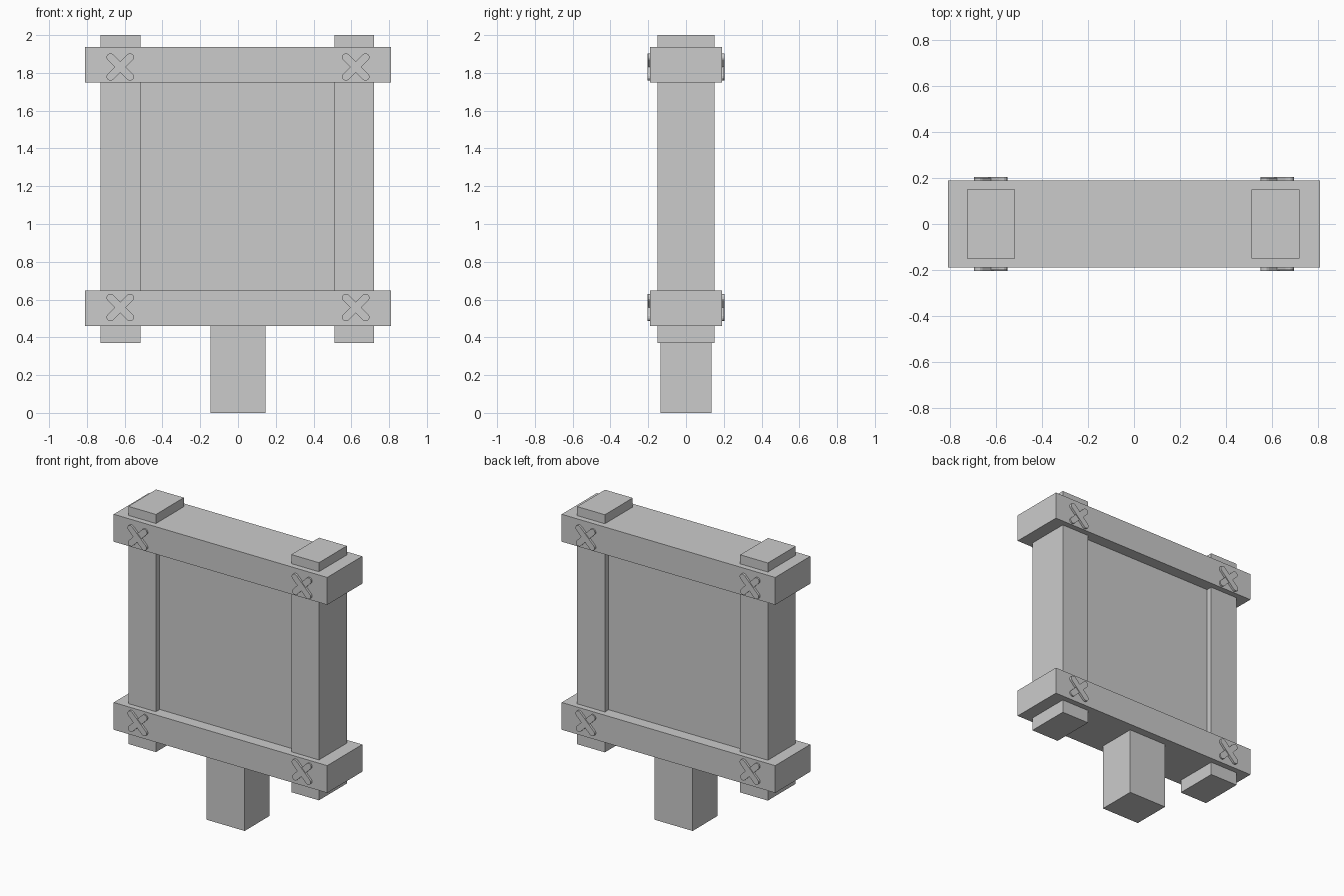
import bpy, bmesh
from math import pi, cos, sin
from mathutils import Matrix

if "Cube" in bpy.data.objects:
    bpy.data.objects.remove(bpy.data.objects["Cube"])


def box(name, x, y, z):
    """Axis-aligned box from (min, max) ranges."""
    bm = bmesh.new()
    bmesh.ops.create_cube(bm, size=1)
    for v in bm.verts:
        for i, (lo, hi) in enumerate((x, y, z)):
            v.co[i] = hi if v.co[i] > 0 else lo
    return finish(name, bm)


def finish(name, bm):
    bmesh.ops.recalc_face_normals(bm, faces=bm.faces[:])
    mesh = bpy.data.meshes.new(name)
    bm.to_mesh(mesh)
    bm.free()
    obj = bpy.data.objects.new(name, mesh)
    bpy.context.collection.objects.link(obj)
    return obj


def strap(bm, angle, front, length=0.146, r=0.021, steps=6):
    """Round-ended flat bar facing -y, turned by angle."""
    pts = []
    for side in (0, 1):
        for i in range(steps + 1):
            a = -pi / 2 + pi * side + pi * i / steps
            cx = length / 2 * (1 - 2 * side)
            pts.append((cx + r * cos(a), r * sin(a)))
    verts = [bm.verts.new((px, -front, pz)) for px, pz in pts]
    face = bm.faces.new(verts)
    new = bmesh.ops.extrude_face_region(bm, geom=[face], use_keep_orig=True)
    moved = [e for e in new["geom"] if isinstance(e, bmesh.types.BMVert)]
    bmesh.ops.translate(bm, verts=moved, vec=(0, front - 0.18, 0))
    bmesh.ops.rotate(bm, verts=verts + moved, matrix=Matrix.Rotation(angle, 3, 'Y'))


# Ground stake and board
box("stake", (-0.145, 0.145), (-0.135, 0.135), (0, 0.56))
box("board", (-0.6, 0.6), (-0.11, 0.11), (0.55, 1.84))

# Side posts
for side, x in (("left", (-0.727, -0.517)), ("right", (0.51, 0.72))):
    box(side + "_post", x, (-0.151, 0.151), (0.37, 2.0))

# Cross rails
for level, z in (("lower", (0.46, 0.647)), ("upper", (1.75, 1.938))):
    box(level + "_rail", (-0.81, 0.81), (-0.19, 0.19), z)

# Crossed lashings at every corner, front and back
for turn, face in ((0, "front"), (pi, "back")):
    for x in (-0.623, 0.623):
        for z in (0.558, 1.831):
            bm = bmesh.new()
            strap(bm, pi / 4, 0.205)
            strap(bm, -pi / 4, 0.2)
            lashing = finish(face + "_lashing", bm)
            lashing.matrix_world = (Matrix.Rotation(turn, 4, 'Z')
                                    @ Matrix.Translation((x, 0, z)))
